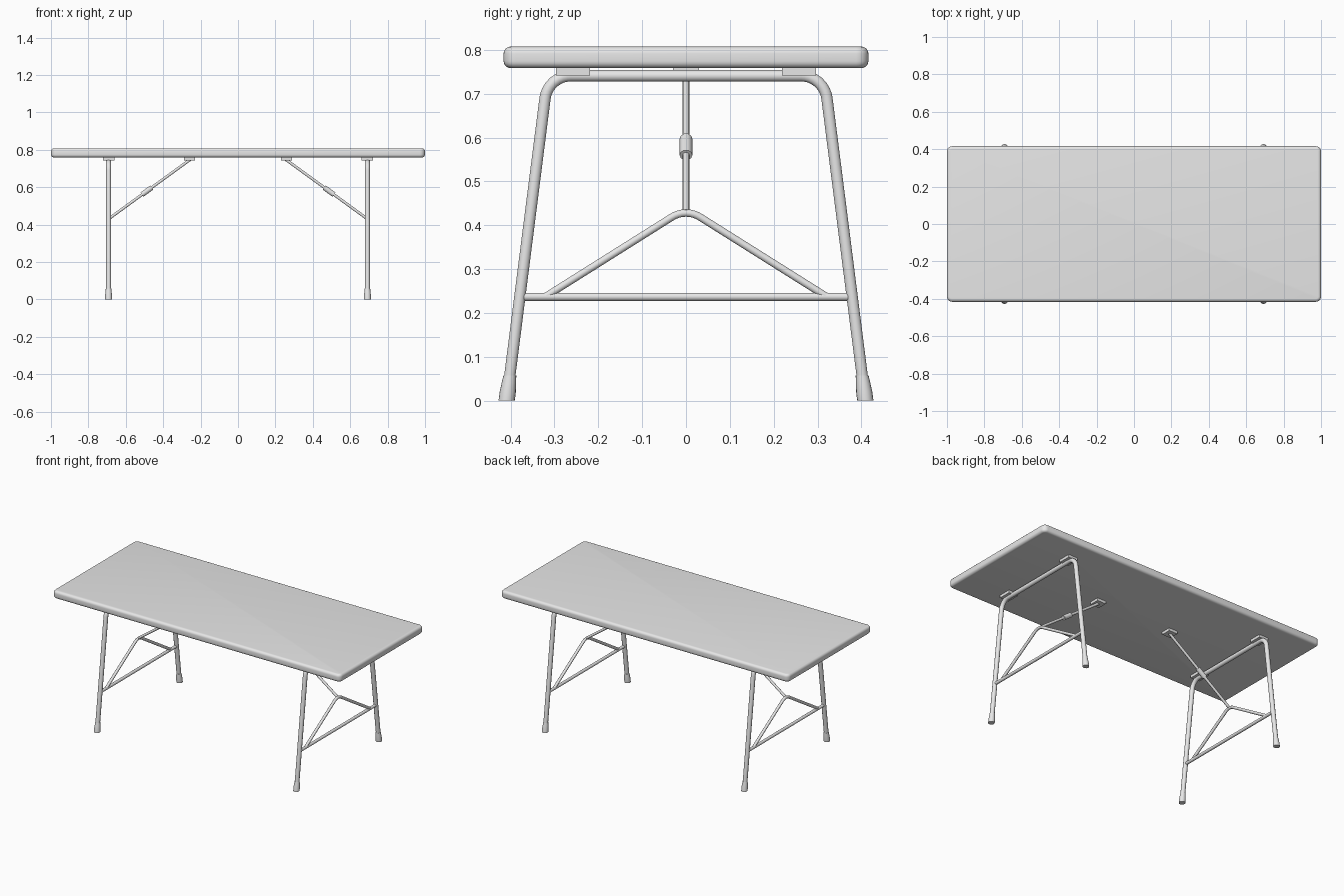
import bpy, bmesh, math
from mathutils import Vector

if "Cube" in bpy.data.objects:
    bpy.data.objects.remove(bpy.data.objects["Cube"])

grey = bpy.data.materials.new("light_grey")
grey.diffuse_color = (0.8, 0.8, 0.8, 1)
grey.use_nodes = True
grey.node_tree.nodes["Principled BSDF"].inputs["Base Color"].default_value = grey.diffuse_color

LEG_X = 0.692                      # plane of each leg frame
RAIL_Z = 0.741                     # top rail of the leg frame


def leg_y(z):
    """Distance of the splayed leg axis from the middle at a height."""
    return 0.409 - 0.127 * z


def activate(obj):
    bpy.ops.object.select_all(action='DESELECT')
    obj.select_set(True)
    bpy.context.view_layer.objects.active = obj


def finish(obj):
    obj.data.materials.clear()
    obj.data.materials.append(grey)
    activate(obj)
    bpy.ops.object.shade_smooth_by_angle(angle=math.radians(40))
    return obj


def mesh_object(name, bm):
    bmesh.ops.recalc_face_normals(bm, faces=bm.faces)
    me = bpy.data.meshes.new(name)
    bm.to_mesh(me)
    bm.free()
    obj = bpy.data.objects.new(name, me)
    bpy.context.collection.objects.link(obj)
    return obj


def box(name, center, size):
    bm = bmesh.new()
    bmesh.ops.create_cube(bm, size=1)
    for v in bm.verts:
        v.co = Vector(center) + Vector(a * b for a, b in zip(v.co, size))
    return mesh_object(name, bm)


def fillet(a, corner, b, dist, steps=8):
    """Points of a rounded corner starting at dist from the corner."""
    a, c, b = Vector(a), Vector(corner), Vector(b)
    p, q = c + (a - c).normalized() * dist, c + (b - c).normalized() * dist
    half = (a - c).angle(b - c) / 2
    radius = dist * math.tan(half)
    center = c + ((p + q) / 2 - c).normalized() * (dist / math.cos(half))
    pts = []
    for i in range(steps + 1):
        m = p.lerp(q, i / steps)
        pts.append(center + (m - center).normalized() * radius)
    return pts


def tube(name, points, radius):
    cu = bpy.data.curves.new(name, 'CURVE')
    cu.dimensions = '3D'
    cu.bevel_depth = radius
    cu.bevel_resolution = 3
    cu.use_fill_caps = True
    sp = cu.splines.new('POLY')
    sp.points.add(len(points) - 1)
    for pt, co in zip(sp.points, points):
        pt.co = (*co, 1)
    obj = bpy.data.objects.new(name, cu)
    bpy.context.collection.objects.link(obj)
    activate(obj)
    bpy.ops.object.convert(target='MESH')
    return finish(bpy.context.view_layer.objects.active)


# Table top with softly rounded corners and edges
top = box("table_top", (0, 0, 0.783), (2.0, 0.832, 0.049))
bm = bmesh.new()
bm.from_mesh(top.data)
upright = [e for e in bm.edges if abs(e.verts[0].co.z - e.verts[1].co.z) > 0.01]
bmesh.ops.bevel(bm, geom=upright, offset=0.028, segments=6, profile=0.5, affect='EDGES')
rim = [e for e in bm.edges if abs(e.verts[0].co.z - e.verts[1].co.z) < 0.001]
bmesh.ops.bevel(bm, geom=rim, offset=0.016, segments=5, profile=0.5, affect='EDGES')
bm.to_mesh(top.data)
bm.free()
finish(top)

for side, sx in (("left", -1), ("right", 1)):
    x = sx * LEG_X

    # Bent leg frame
    foot_a, foot_b = (x, -leg_y(0.02), 0.02), (x, leg_y(0.02), 0.02)
    c1, c2 = (x, -leg_y(RAIL_Z), RAIL_Z), (x, leg_y(RAIL_Z), RAIL_Z)
    path = [foot_a] + fillet(foot_a, c1, c2, 0.052) + fillet(c1, c2, foot_b, 0.052) + [foot_b]
    tube(side + "_leg_frame", path, 0.0135)

    # Crossbar and the inverted V above it
    tube(side + "_crossbar", [(x, -0.378, 0.237), (x, 0.378, 0.237)], 0.0095)
    a, apex, b = (x, -0.318, 0.239), (x, 0, 0.439), (x, 0.318, 0.239)
    tube(side + "_v_brace", [a] + fillet(a, apex, b, 0.038) + [b], 0.0088)

    # Diagonal folding stay with its locking sleeve
    low, high = Vector((x, 0, 0.43)), Vector((sx * 0.255, 0, 0.748))
    tube(side + "_folding_stay", [low, high], 0.008)
    mid, d = low.lerp(high, 0.468), (high - low).normalized()
    tube(side + "_stay_sleeve", [mid - d * 0.032, mid + d * 0.032], 0.0145)

    # Mounting blocks under the top
    box_parts = [box(side + "_stay_mount", (sx * 0.26, 0, 0.751), (0.06, 0.06, 0.018))]
    for end, sy in (("front", -1), ("back", 1)):
        box_parts.append(box(f"{side}_{end}_leg_mount",
                             (x, sy * 0.258, 0.751), (0.062, 0.078, 0.018)))

        # Foot cap, flat on the floor and following the splay
        bm = bmesh.new()
        rings = []
        for z, r in ((0, 0.0185), (0.02, 0.0185), (0.04, 0.0165), (0.057, 0.0148)):
            rings.append([bm.verts.new((x + r * math.cos(t), sy * leg_y(z) + r * math.sin(t), z))
                          for t in (i * math.tau / 16 for i in range(16))])
        for lo, hi in zip(rings, rings[1:]):
            for i in range(16):
                j = (i + 1) % 16
                bm.faces.new((lo[i], lo[j], hi[j], hi[i]))
        bm.faces.new(rings[0])
        bm.faces.new(rings[-1])
        finish(mesh_object(f"{side}_{end}_foot_cap", bm))
    for part in box_parts:
        finish(part)
